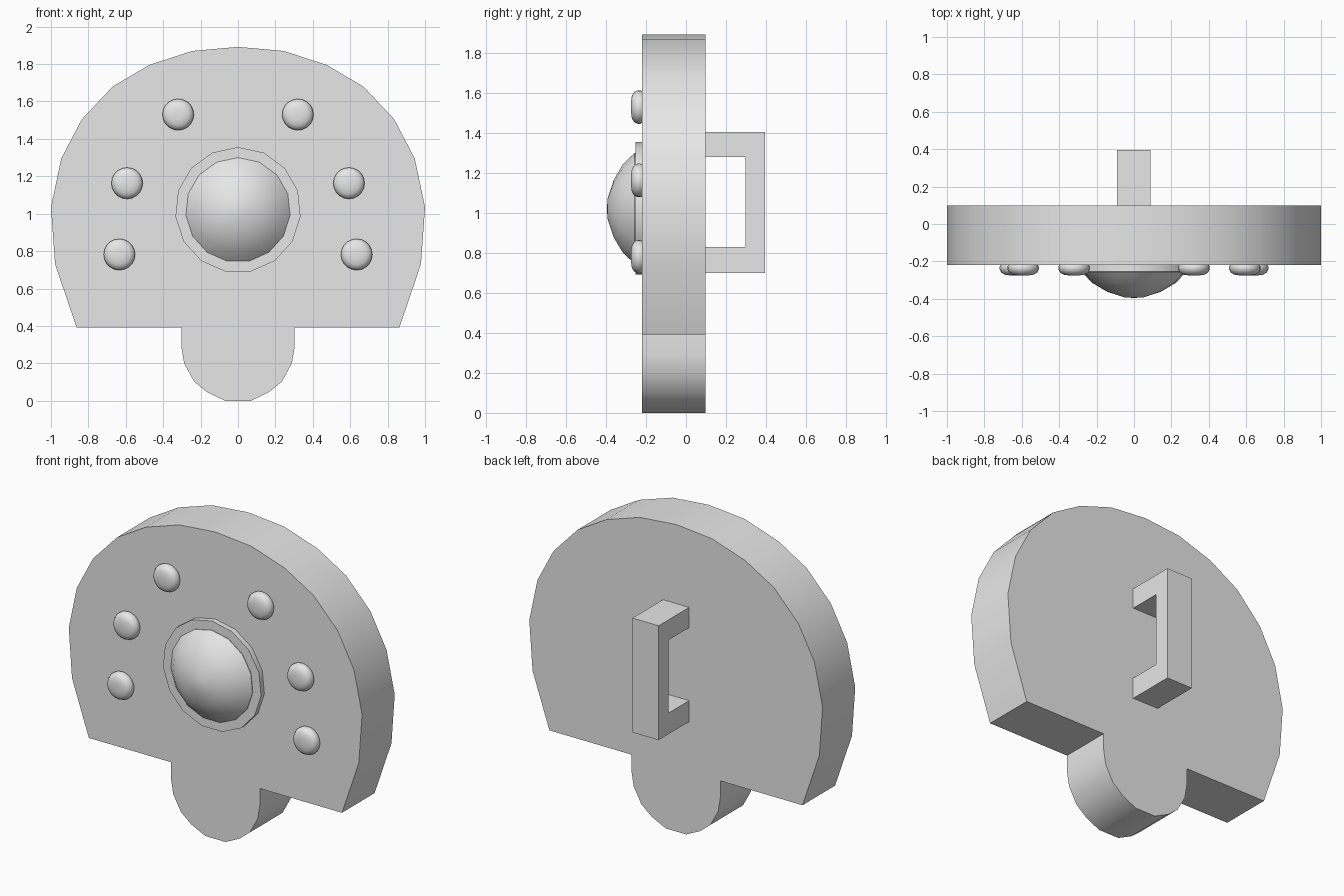
import bpy, bmesh, math

if "Cube" in bpy.data.objects:
    bpy.data.objects.remove(bpy.data.objects["Cube"])

grey = bpy.data.materials.new("plain grey")
grey.diffuse_color = (0.8, 0.8, 0.8, 1)
grey.use_nodes = True
grey.node_tree.nodes["Principled BSDF"].inputs["Base Color"].default_value = grey.diffuse_color


def finish(name, bm, smooth=True, angle=35):
    bmesh.ops.recalc_face_normals(bm, faces=bm.faces)
    mesh = bpy.data.meshes.new(name)
    bm.to_mesh(mesh)
    bm.free()
    ob = bpy.data.objects.new(name, mesh)
    bpy.context.collection.objects.link(ob)
    mesh.materials.append(grey)
    if smooth:
        bpy.ops.object.select_all(action='DESELECT')
        ob.select_set(True)
        bpy.context.view_layer.objects.active = ob
        bpy.ops.object.shade_smooth_by_angle(angle=math.radians(angle))
    return ob


def prism(name, points, axis, start, depth, smooth):
    """Extrude a 2D outline along x or y; second coordinate is z."""
    bm = bmesh.new()
    if axis == 'y':
        verts = [bm.verts.new((a, start, z)) for a, z in points]
        move = (0, depth, 0)
    else:
        verts = [bm.verts.new((start, a, z)) for a, z in points]
        move = (depth, 0, 0)
    face = bm.faces.new(verts)
    out = bmesh.ops.extrude_face_region(bm, geom=[face], use_keep_orig=True)
    new = [g for g in out["geom"] if isinstance(g, bmesh.types.BMVert)]
    bmesh.ops.translate(bm, verts=new, vec=move)
    return finish(name, bm, smooth)


def lathe(name, profile, sides, cx, cz):
    """Revolve (radius, y) points about a y-axis; the last is the tip."""
    bm = bmesh.new()
    rings = []
    for r, y in profile[:-1]:
        rings.append([bm.verts.new((cx + r * math.sin(2 * math.pi * i / sides), y,
                                    cz + r * math.cos(2 * math.pi * i / sides)))
                      for i in range(sides)])
    tip = bm.verts.new((cx, profile[-1][1], cz))
    for i in range(sides):
        j = (i + 1) % sides
        for a, b in zip(rings, rings[1:]):
            bm.faces.new((a[i], a[j], b[j], b[i]))
        bm.faces.new((rings[-1][i], rings[-1][j], tip))
    bm.faces.new(rings[0])
    return finish(name, bm)


# Shield plate with rounded lower tongue: right half, mirrored
half = [(0.245, 1.87), (0.475, 1.795), (0.67, 1.68), (0.835, 1.505),
        (0.945, 1.295), (1.0, 1.035), (0.978, 0.73), (0.863, 0.392),
        (0.303, 0.392), (0.303, 0.29), (0.288, 0.2), (0.235, 0.103),
        (0.165, 0.046), (0.07, 0.003)]
outline = [(0, 1.892)] + half + [(-x, z) for x, z in reversed(half)]
# drop the lowest edge exactly to the ground
outline = [(x, 0 if z < 0.01 else z) for x, z in outline]
prism("shield_plate", outline, 'y', -0.22, 0.318, True)

# Central boss: flat ring and dome
lathe("boss_ring", [(0.336, -0.21), (0.336, -0.253), (0.26, -0.253), (0, -0.253)],
      15, 0, 1.02)
lathe("boss_dome", [(0.28, -0.245), (0.28, -0.257), (0.225, -0.315), (0.145, -0.362),
                    (0.05, -0.393), (0, -0.395)], 15, 0, 1.02)

# Rivets
for x, z in [(0.32, 1.53), (0.593, 1.163), (0.634, 0.782)]:
    for side, sign in (("right", 1), ("left", -1)):
        lathe("rivet_" + side,
              [(0.075, -0.21), (0.084, -0.228), (0.084, -0.242), (0.075, -0.26),
               (0.056, -0.271), (0.028, -0.275), (0, -0.276)], 20, sign * x, z)

# Rear grip: square C bracket
grip = [(0.09, 0.70), (0.395, 0.70), (0.395, 1.405), (0.09, 1.405),
        (0.09, 1.28), (0.297, 1.28), (0.297, 0.83), (0.09, 0.83)]
prism("rear_grip", grip, 'x', -0.09, 0.178, False)
